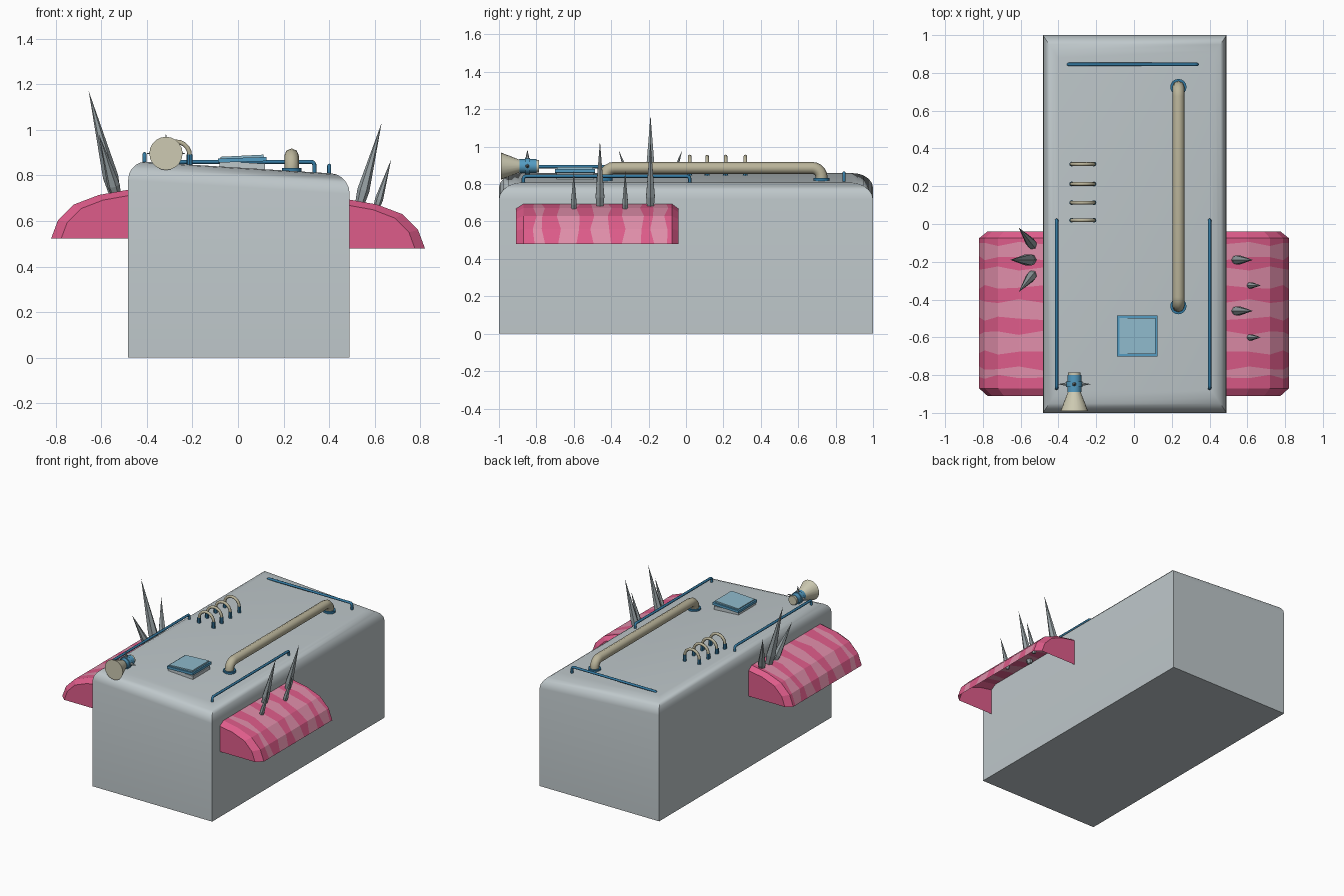
import bpy, bmesh, math
from mathutils import Vector, Matrix

if "Cube" in bpy.data.objects:
    bpy.data.objects.remove(bpy.data.objects["Cube"])


def mat(name, r, g, b):
    m = bpy.data.materials.new(name)
    lin = [((c / 255 + 0.055) / 1.055) ** 2.4 for c in (r, g, b)]
    m.diffuse_color = (*lin, 1)
    m.use_nodes = True
    m.node_tree.nodes["Principled BSDF"].inputs["Base Color"].default_value = m.diffuse_color
    return m


GREY = mat("body grey", 190, 199, 202)
STEEL = mat("spike steel", 152, 162, 165)
PINK = mat("deep pink", 222, 92, 138)
ROSE = mat("pale pink", 224, 142, 170)
CREAM = mat("cream", 205, 202, 178)
TAN = mat("pipe tan", 186, 180, 154)
DARK = mat("rail blue", 52, 122, 162)
MID = mat("fitting blue", 84, 156, 194)
PALE = mat("hatch blue", 143, 186, 204)


def finish(name, bm, mats, smooth=None):
    bmesh.ops.recalc_face_normals(bm, faces=bm.faces)
    me = bpy.data.meshes.new(name)
    bm.to_mesh(me)
    bm.free()
    for m in mats:
        me.materials.append(m)
    if smooth:
        me.polygons.foreach_set("use_smooth", [True] * len(me.polygons))
        me.set_sharp_from_angle(angle=math.radians(smooth))
    ob = bpy.data.objects.new(name, me)
    bpy.context.collection.objects.link(ob)
    return ob


def cone(name, a, b, r1, r2, m, sides=12, smooth=40):
    a, b = Vector(a), Vector(b)
    rot = (b - a).to_track_quat('Z', 'Y').to_matrix().to_4x4()
    bm = bmesh.new()
    bmesh.ops.create_cone(bm, cap_ends=True, segments=sides, radius1=r1, radius2=r2,
                          depth=(b - a).length,
                          matrix=Matrix.Translation((a + b) / 2) @ rot)
    return finish(name, bm, [m], smooth)


def box(name, centre, size, m, tilt=0):
    bm = bmesh.new()
    bmesh.ops.create_cube(bm, size=1, matrix=Matrix.Translation(centre)
                          @ Matrix.Rotation(tilt, 4, 'Y') @ Matrix.Diagonal((*size, 1)))
    return finish(name, bm, [m])


def tube(name, pts, r, m, res=2):
    cu = bpy.data.curves.new(name + "_path", 'CURVE')
    cu.dimensions = '3D'
    cu.bevel_depth, cu.bevel_resolution, cu.use_fill_caps = r, res, True
    sp = cu.splines.new('POLY')
    sp.points.add(len(pts) - 1)
    for p, co in zip(sp.points, pts):
        p.co = (*co, 1)
    tmp = bpy.data.objects.new(name + "_path", cu)
    bm = bmesh.new()
    me = tmp.to_mesh()
    bm.from_mesh(me)
    tmp.to_mesh_clear()
    bpy.data.objects.remove(tmp)
    return finish(name, bm, [m], 50)


def staple(a, b, top, bend):
    """Path rising from a, bending over to level height top, and down to b."""
    a, b = Vector(a), Vector(b)
    d = Vector((b.x - a.x, b.y - a.y, 0)).normalized()
    up = Vector((0, 0, 1))
    arc = [math.pi / 2 * i / 5 for i in range(6)]
    ca, cb = a.copy() + d * bend, b.copy() - d * bend
    ca.z = cb.z = top - bend
    return ([a] + [ca - d * bend * math.cos(t) + up * bend * math.sin(t) for t in arc]
            + [cb + d * bend * math.cos(t) + up * bend * math.sin(t) for t in reversed(arc)] + [b])


def roof(x):
    return 0.834 - 0.062 * x


# Body: block with sideways sloping roof and rounded upper edges
bm = bmesh.new()
rings = []
for i in range(-1, 6):
    t = math.pi / 2 * max(i, 0) / 5
    k = 1 - math.cos(t)
    ring = []
    for sx, sy in ((-1, -1), (1, -1), (1, 1), (-1, 1)):
        x = 0.004 + sx * (0.486 - 0.08 * k)
        lift = 0.085 * math.sin(t)
        z = 0 if i < 0 else roof(x) - 0.085 + lift
        ring.append(bm.verts.new((x, sy * (1 - 0.12 * k), z)))
    rings.append(ring)
for lo, hi in zip(rings, rings[1:]):
    for j in range(4):
        bm.faces.new((lo[j], lo[(j + 1) % 4], hi[(j + 1) % 4], hi[j]))
bm.faces.new(rings[0])
bm.faces.new(rings[-1])
finish("body", bm, [GREY], 35)

# Fenders: striped arched shells with chamfered closed ends, open below
PROFILE = [(0.48, 0.695), (0.61, 0.672), (0.72, 0.63), (0.79, 0.56), (0.82, 0.48)]
STRIPES = [-0.87, -0.81, -0.765, -0.68, -0.575, -0.50, -0.41, -0.335, -0.235, -0.18, -0.105, -0.075]
for side, rise, name in ((1, 0, "right_fender"), (-1, 0.042, "left_fender")):
    bm = bmesh.new()
    rows = []
    ys = [-0.91] + STRIPES + [-0.04]
    for n, y in enumerate(ys):
        end = n in (0, len(ys) - 1)
        row = []
        for j, (x, z) in enumerate(PROFILE):
            if end:
                x, z = 0.48 + (x - 0.48) * 0.87, 0.48 + (z - 0.48) * 0.88
            wave = 0.012 * math.sin(2.3 * j + 1.7 * n) if 1 < n < len(ys) - 2 else 0
            row.append(bm.verts.new((side * x, y + wave, z + rise)))
        rows.append(row)
    for n, (p, q) in enumerate(zip(rows, rows[1:])):
        for j in range(len(PROFILE) - 1):
            f = bm.faces.new((p[j], p[j + 1], q[j + 1], q[j]))
            f.material_index = int(n % 2 == 0 and 0 < n < len(rows) - 2)
    for row in (rows[0], rows[-1]):
        corner = bm.verts.new((side * 0.48, row[0].co.y, 0.48 + rise))
        bm.faces.new(row + [corner])
    finish(name, bm, [PINK, ROSE])

# Spikes on the fenders, each with a short flared foot
SPIKES = [((0.53, -0.19, 0.66), (0.63, -0.19, 1.03), 0.027),
          ((0.53, -0.46, 0.66), (0.63, -0.46, 1.03), 0.027),
          ((0.605, -0.325, 0.65), (0.672, -0.325, 0.87), 0.018),
          ((0.605, -0.6, 0.65), (0.672, -0.6, 0.87), 0.018),
          ((-0.535, -0.19, 0.70), (-0.655, -0.19, 1.17), 0.034),
          ((-0.53, -0.12, 0.70), (-0.61, -0.02, 0.98), 0.028),
          ((-0.53, -0.26, 0.70), (-0.61, -0.36, 0.98), 0.028)]
for i, (a, b, r) in enumerate(SPIKES):
    a, b = Vector(a), Vector(b)
    knee = a.lerp(b, 0.2)
    cone(f"spike_foot_{i}", a, knee, r * 0.7, r, STEEL, 6, None)
    cone(f"spike_{i}", knee, b, r, 0, STEEL, 6, None)

# Handrails
tube("left_rail", staple((-0.41, -0.87, 0.83), (-0.41, 0.02, 0.83), 0.893, 0.015), 0.009, DARK)
tube("right_rail", staple((0.40, -0.87, 0.78), (0.40, 0.02, 0.78), 0.842, 0.015), 0.009, DARK)
tube("back_rail", staple((-0.35, 0.845, 0.83), (0.335, 0.845, 0.79), 0.859, 0.015), 0.009, DARK)

# Long roof pipe with flanges
tube("roof_pipe", staple((0.235, -0.435, 0.81), (0.235, 0.725, 0.81), 0.886, 0.05), 0.032, TAN)
for y in (-0.435, 0.725):
    cone("pipe_flange", (0.235, y, 0.80), (0.235, y, 0.833), 0.043, 0.043, DARK, 16)

# Row of small hoops in sockets
for y in (0.02, 0.113, 0.212, 0.317):
    tube("hoop", staple((-0.33, y, 0.87), (-0.212, y, 0.87), 0.947, 0.0585), 0.01, TAN)
    for x in (-0.33, -0.212):
        cone("hoop_socket", (x, y, 0.835), (x, y, 0.892), 0.013, 0.013, DARK, 8)

# Roof hatch: base following the roof, slightly raised lid
box("hatch_base", (0.018, -0.593, 0.842), (0.20, 0.20, 0.03), GREY, 0.062)
box("hatch_frame", (0.018, -0.593, 0.868), (0.213, 0.215, 0.018), MID, -0.03)
box("hatch_lid", (0.018, -0.593, 0.879), (0.19, 0.192, 0.014), PALE, -0.05)

# Horn with spiked collar
HX, HZ = -0.316, 0.896
cone("horn_bell", (HX, -0.99, HZ), (HX, -0.88, HZ), 0.073, 0.03, CREAM, 20)
cone("horn_body", (HX, -0.89, HZ), (HX, -0.80, HZ), 0.037, 0.037, MID, 12)
cone("horn_ring", (HX, -0.862, HZ), (HX, -0.835, HZ), 0.043, 0.043, MID, 12)
cone("horn_cap", (HX, -0.80, HZ), (HX, -0.785, HZ), 0.033, 0.033, CREAM, 12)
for i in range(4):
    d = Vector((math.cos(i * math.pi / 2), 0, math.sin(i * math.pi / 2)))
    c = Vector((HX, -0.848, HZ))
    cone(f"horn_spike_{i}", c + d * 0.035, c + d * 0.088, 0.012, 0, STEEL, 6, None)
